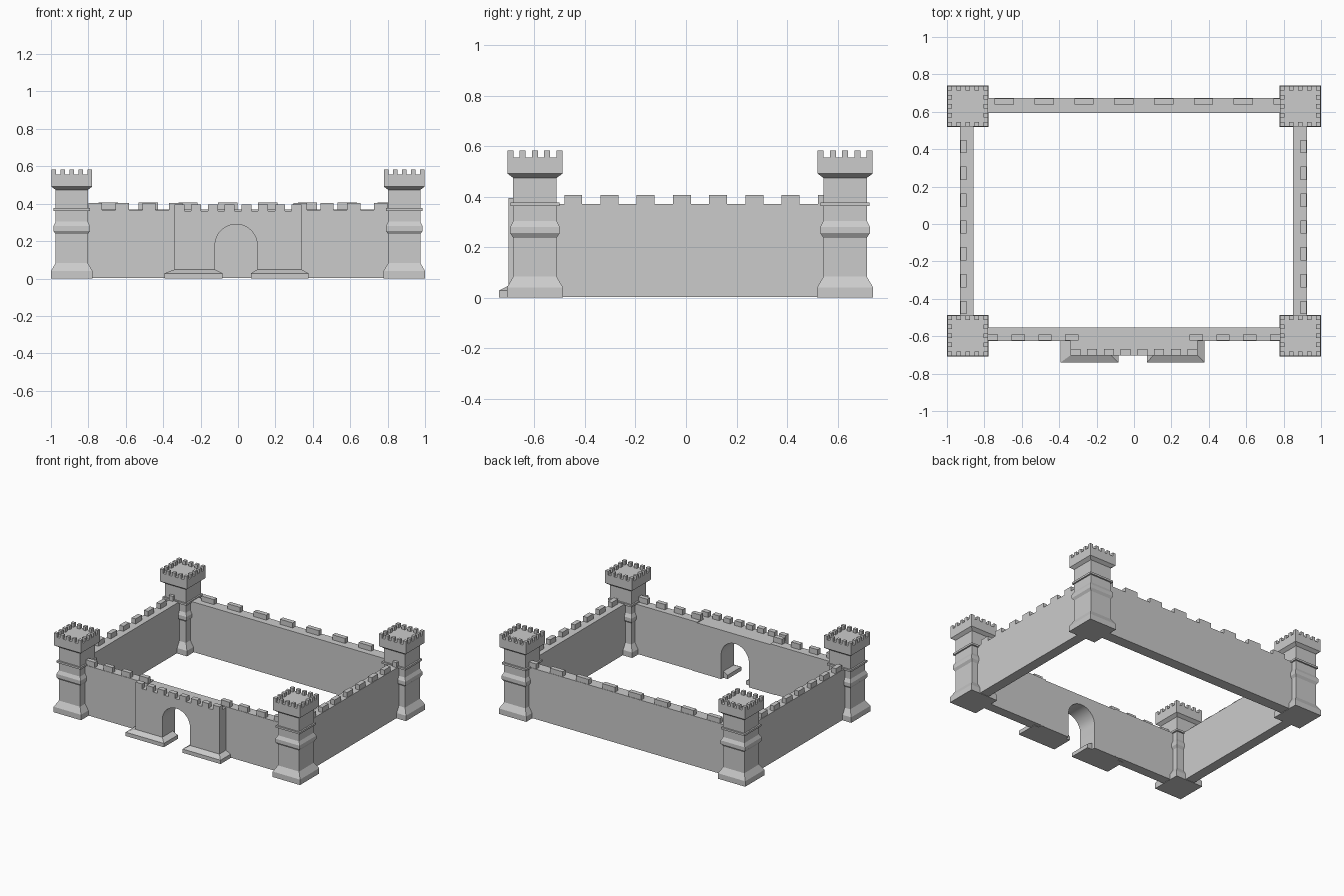
import bpy, bmesh, math

if "Cube" in bpy.data.objects:
    bpy.data.objects.remove(bpy.data.objects["Cube"])

stone = bpy.data.materials.new("grey stone")
stone.diffuse_color = (0.6, 0.6, 0.6, 1)
stone.use_nodes = True
stone.node_tree.nodes["Principled BSDF"].inputs["Base Color"].default_value = stone.diffuse_color


def finish(bm, name):
    me = bpy.data.meshes.new(name)
    bm.to_mesh(me)
    bm.free()
    me.materials.append(stone)
    ob = bpy.data.objects.new(name, me)
    bpy.context.collection.objects.link(ob)
    return ob


def loft(bm, levels):
    # stack of rectangles (x0, x1, y0, y1, z) joined into a closed solid
    rings = [[bm.verts.new(p) for p in ((a, c, z), (b, c, z), (b, d, z), (a, d, z))]
             for a, b, c, d, z in levels]
    for lo, hi in zip(rings, rings[1:]):
        for i in range(4):
            j = (i + 1) % 4
            bm.faces.new((lo[i], lo[j], hi[j], hi[i]))
    bm.faces.new(rings[0][::-1])
    bm.faces.new(rings[-1])


def box(bm, x0, x1, y0, y1, z0, z1):
    loft(bm, [(x0, x1, y0, y1, z0), (x0, x1, y0, y1, z1)])


# Corner towers: (half width, height) profile plus a crown of merlons
PROFILE = [(.111, 0), (.111, .04), (.086, .083), (.086, .237), (.098, .255),
           (.098, .28), (.086, .304), (.086, .362), (.097, .362), (.097, .376),
           (.086, .376), (.086, .474), (.109, .491), (.109, .555)]
for cx, side in ((-.889, "left"), (.889, "right")):
    for cy, end in ((-.598, "front"), (.630, "back")):
        bm = bmesh.new()
        loft(bm, [(cx - h, cx + h, cy - h, cy + h, z) for h, z in PROFILE])
        for i in range(5):
            for j in range(5):
                if i in (0, 4) or j in (0, 4):
                    x, y = cx + (i - 2) * .0485, cy + (j - 2) * .0485
                    box(bm, x - .012, x + .012, y - .012, y + .012, .555, .583)
        finish(bm, f"{end}_{side}_tower")

BASE = .003  # wall undersides sit just above the tower feet

# Side walls with merlons near the outer face
for s, side, inner, outer in ((-1, "left", .857, .931), (1, "right", .851, .925)):
    bm = bmesh.new()
    xa, xb = sorted((s * inner, s * outer))
    box(bm, xa, xb, -.6, .63, BASE, .37)
    xa, xb = sorted((s * (outer - .036), s * (outer - .003)))
    for i in range(8):
        y = -.482 + i * .1435
        box(bm, xa, xb, y, y + .071, .37, .407)
    finish(bm, f"{side}_wall")

    # Front wall halves beside the gate
    bm = bmesh.new()
    xa, xb = sorted((s * .297, s * .88))
    box(bm, xa, xb, -.625, -.554, BASE, .366)
    for i in range(4):
        xa, xb = sorted((s * (.297 + i * .1435), s * (.368 + i * .1435)))
        box(bm, xa, xb, -.622, -.590, .366, .405)
    finish(bm, f"front_{side}_wall")

# Back wall
bm = bmesh.new()
box(bm, -.89, .89, .594, .674, BASE, .37)
for i in range(8):
    x = -.745 + i * .213
    box(bm, x, x + .103, .638, .671, .37, .407)
finish(bm, "back_wall")

# Gatehouse with an arched passage
AX, AR, SPRING = -.01, .113, .177
outline = [(-.34, 0), (-.34, .36), (.34, .36), (.34, 0), (AX + AR, 0)]
outline += [(AX + AR * math.cos(t), SPRING + AR * math.sin(t))
            for t in (math.pi * k / 24 for k in range(25))]
outline.append((AX - AR, 0))
bm = bmesh.new()
face = bm.faces.new([bm.verts.new((x, -.702, z)) for x, z in outline])
ext = bmesh.ops.extrude_face_region(bm, geom=[face], use_keep_orig=True)
moved = [v for v in ext["geom"] if isinstance(v, bmesh.types.BMVert)]
bmesh.ops.translate(bm, verts=moved, vec=(0, .1475, 0))
bmesh.ops.recalc_face_normals(bm, faces=bm.faces)
for i in range(8):
    x = -.34 + i * .0896
    box(bm, x, x + .053, -.702, -.667, .36, .395)
gate = finish(bm, "gatehouse")
bpy.context.view_layer.objects.active = gate
gate.select_set(True)
bpy.ops.object.shade_smooth_by_angle(angle=math.radians(30))

# Sloped plinths at the feet of the gate
for x0, x1, t0, t1, side in ((-.393, -.083, -.34, -.123, "left"),
                             (.069, .377, .103, .34, "right")):
    bm = bmesh.new()
    loft(bm, [(x0, x1, -.741, -.58, 0), (x0, x1, -.741, -.58, .028),
              (t0, t1, -.702, -.58, .048)])
    finish(bm, f"{side}_gate_plinth")
